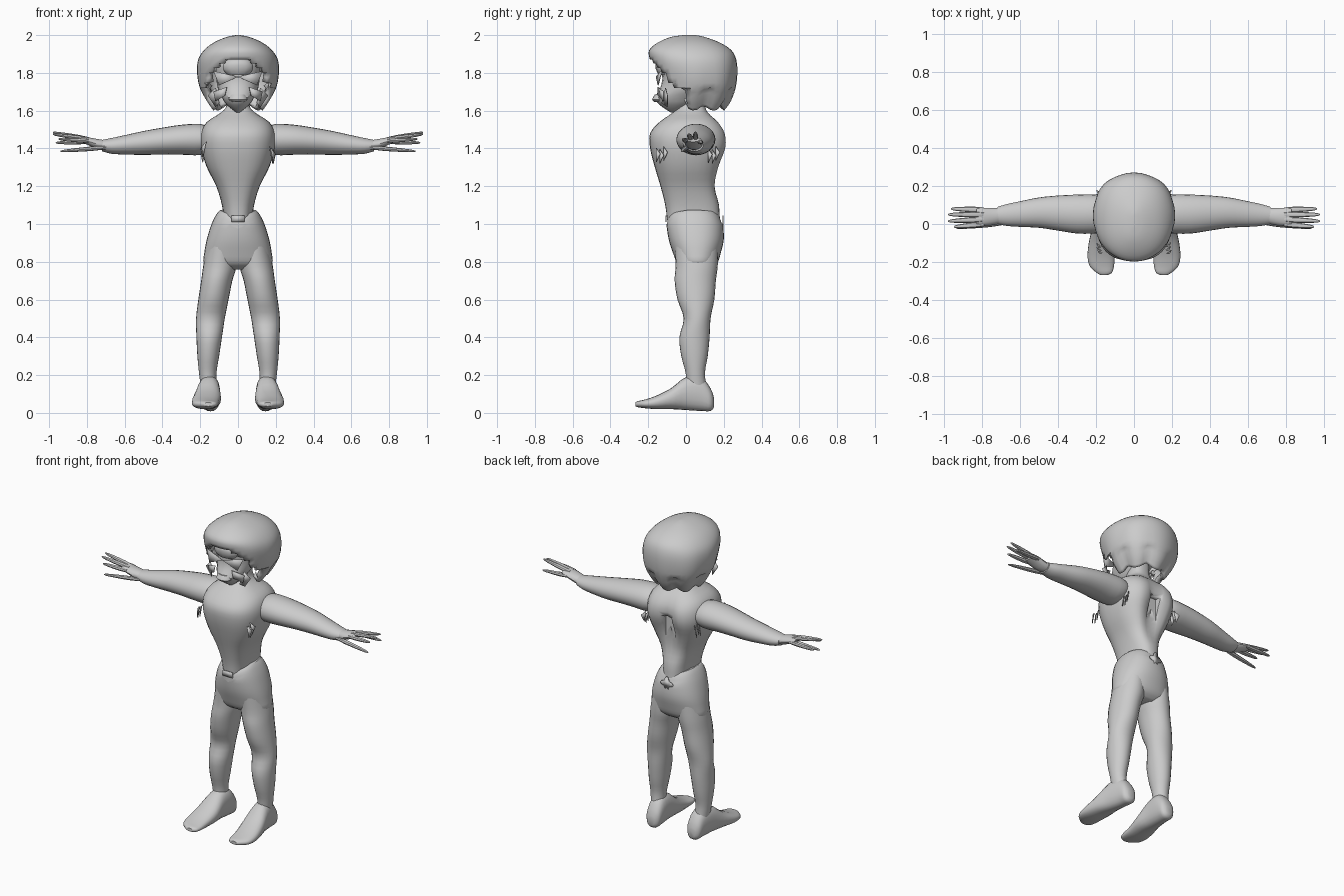
import bpy, bmesh, math, random
from mathutils import Vector

random.seed(4)
old = bpy.data.objects.get("Cube")
if old:
    bpy.data.objects.remove(old, do_unlink=True)

clay = bpy.data.materials.new("plain_grey")
clay.use_nodes = True
GREY = (0.6, 0.6, 0.6, 1)
clay.diffuse_color = GREY
clay.node_tree.nodes["Principled BSDF"].inputs["Base Color"].default_value = GREY

PLACE = {"x": lambda t, a, b: (t, a, b),
         "y": lambda t, a, b: (a, t, b),
         "z": lambda t, a, b: (a, b, t)}
SIDES = (("left", 1), ("right", -1))


def finish(name, bm, side=1, angle=40):
    """Turn a bmesh into a named object, mirrored when side is -1."""
    for v in bm.verts:
        v.co.x *= side
    bmesh.ops.recalc_face_normals(bm, faces=bm.faces)
    mesh = bpy.data.meshes.new(name)
    bm.to_mesh(mesh)
    bm.free()
    mesh.materials.append(clay)
    ob = bpy.data.objects.new(name, mesh)
    bpy.context.collection.objects.link(ob)
    bpy.ops.object.select_all(action="DESELECT")
    ob.select_set(True)
    bpy.context.view_layer.objects.active = ob
    bpy.ops.object.shade_smooth_by_angle(angle=math.radians(angle))
    return ob


def spline(rings, steps):
    """Catmull-Rom rows between the given rings."""
    pts = [Vector(r) for r in rings]
    for i in range(len(pts) - 1):
        p0, p1, p2, p3 = (pts[max(0, min(len(pts) - 1, i + k))] for k in (-1, 0, 1, 2))
        for s in range(steps):
            u = s / steps
            yield (p1 * 2 + (p2 - p0) * u + (p0 * 2 - p1 * 5 + p2 * 4 - p3) * u ** 2
                   + (p1 * 3 - p0 - p2 * 3 + p3) * u ** 3) / 2
    yield pts[-1]


def loft(axis, rings, n=24, power=1.0, steps=3, warp=None):
    """Skin rounded sections; each ring is position, low a, high a, low b, high b."""
    bm = bmesh.new()
    loops = []
    for t, a0, a1, b0, b1 in spline(rings, steps):
        loop = []
        for k in range(n):
            ang = math.tau * k / n
            c, s = math.cos(ang), math.sin(ang)
            c = math.copysign(abs(c) ** power, c)
            s = math.copysign(abs(s) ** power, s)
            co = Vector(PLACE[axis](t, (a0 + a1) / 2 + c * (a1 - a0) / 2,
                                    (b0 + b1) / 2 + s * (b1 - b0) / 2))
            loop.append(bm.verts.new(warp(co) if warp else co))
        loops.append(loop)
    for lo, hi in zip(loops, loops[1:]):
        for k in range(n):
            bm.faces.new((lo[k], lo[(k + 1) % n], hi[(k + 1) % n], hi[k]))
    bm.faces.new(loops[0])
    bm.faces.new(loops[-1])
    return bm


def even(*rows):
    """Rings that are symmetric in x: height, half width, front, back."""
    return [(z, -h, h, f, b) for z, h, f, b in rows]


def plate(name, points, side=1):
    """A thin flat scrap of surface."""
    bm = bmesh.new()
    bm.faces.new([bm.verts.new(p) for p in points])
    ob = finish(name, bm, side)
    ob.modifiers.new("thickness", "SOLIDIFY").thickness = 0.005
    return ob


# Torso with a hollow along the spine
def spine(co):
    if co.y > 0.04 and co.z > 1.05:
        fade = max(0, 1 - abs(co.z - 1.36) / 0.25)
        co.y -= 0.06 * fade * math.exp(-(co.x / 0.06) ** 2)
    return co


torso = finish("torso", loft("z", even(
    (1.02, .075, -.1, .18), (1.1, .085, -.11, .175), (1.2, .115, -.135, .17),
    (1.3, .165, -.165, .19), (1.4, .195, -.19, .225), (1.48, .195, -.19, .22),
    (1.54, .165, -.14, .18), (1.59, .09, -.07, .12), (1.63, .06, -.03, .1),
    (1.72, .055, -.02, .1)), 32, 0.8, warp=spine))

# Slot cut into the spine
bm = bmesh.new()
bmesh.ops.create_cube(bm, size=1)
bmesh.ops.scale(bm, vec=(.07, .09, .14), verts=bm.verts)
bmesh.ops.translate(bm, vec=(0, .2, 1.36), verts=bm.verts)
cutter = finish("slot_cutter", bm)
cutter.hide_render = True
cutter.hide_set(True)
cut = torso.modifiers.new("slot", "BOOLEAN")
cut.object = cutter
cut.operation = "DIFFERENCE"


# Pelvis, with a waistband that dips at the front
def dip(co):
    if co.z > 1:
        co.z -= 0.045 * max(0, 1 - abs(co.x) / .1) * (1 if co.y < 0 else .5)
    return co


finish("pelvis", loft("z", even(
    (.76, .12, .0, .13), (.79, .18, -.045, .165), (.85, .178, -.07, .185),
    (.92, .165, -.092, .2), (1.0, .14, -.103, .195), (1.05, .115, -.1, .18),
    (1.075, .095, -.09, .165)), 32, 0.9, warp=dip))
plate("front_tab", [(-.035, -.108, 1.01), (.035, -.108, 1.01),
                    (.035, -.108, 1.045), (-.035, -.108, 1.045)])
plate("back_tab", [(.035 * math.cos(a) * (1 + .3 * math.cos(4 * a)), .198,
                    1.0 + .035 * math.sin(a) * (1 + .3 * math.cos(4 * a)))
                   for a in (math.tau * k / 24 for k in range(24))])

# Limbs
for label, side in SIDES:
    finish(label + "_leg", loft("z", [
        (.08, .11, .19, .0, .12), (.2, .115, .205, .0, .1), (.3, .1, .215, -.025, .115),
        (.4, .085, .22, -.035, .125), (.5, .07, .222, -.012, .13), (.6, .05, .21, -.045, .15),
        (.7, .03, .195, -.06, .158), (.78, .008, .184, -.055, .168),
        (.88, .01, .165, -.06, .17)]), side)
    finish(label + "_foot", loft("y", [
        (.148, .125, .165, .03, .08), (.13, .1, .19, .01, .13), (.08, .095, .2, .01, .19),
        (.0, .095, .215, .015, .19), (-.08, .09, .235, .02, .13), (-.16, .1, .245, .02, .09),
        (-.22, .105, .235, .025, .07), (-.255, .115, .2, .03, .062),
        (-.268, .135, .18, .035, .055)], 20, 0.85), side)
    finish(label + "_arm", loft("x", [
        (.15, -.04, .14, 1.39, 1.51), (.2, -.05, .155, 1.365, 1.53), (.3, -.05, .155, 1.367, 1.525),
        (.4, -.035, .15, 1.368, 1.51), (.5, -.02, .14, 1.366, 1.492), (.6, -.015, .12, 1.368, 1.47),
        (.67, -.01, .105, 1.372, 1.455), (.72, .0, .09, 1.385, 1.445)]), side)
    finish(label + "_palm", loft("x", [
        (.68, .01, .085, 1.39, 1.44), (.74, -.005, .085, 1.395, 1.45),
        (.8, -.01, .085, 1.42, 1.46), (.83, -.005, .08, 1.435, 1.46)], 14), side)
    # Fingers: base y, tip x, tip y, base z, tip z
    for name, by, tx, ty, bz, tz in (
            ("index_finger", .0, .95, -.015, 1.44, 1.45), ("middle_finger", .025, .98, .015, 1.45, 1.475),
            ("ring_finger", .05, .98, .05, 1.45, 1.485), ("little_finger", .075, .965, .08, 1.435, 1.43),
            ("thumb", .005, .94, -.02, 1.405, 1.385)):
        rings = []
        start = .7 if name == "thumb" else .79
        for u, r in ((0, .012), (.3, .015), (.7, .012), (.93, .008), (1, .003)):
            x, y, z = start + (tx - start) * u, by + (ty - by) * u, bz + (tz - bz) * u
            rings.append((x, y - r, y + r, z - r * .8, z + r * .8))
        finish(label + "_" + name, loft("x", rings, 8, steps=2), side)
    # Ragged scraps round the armhole
    for k in range(6):
        y = (-.155, -.14, -.12, .12, .14, .16)[k]
        z = 1.38 + random.uniform(-.02, .03)
        plate(f"{label}_armhole_scrap_{k}", [
            (.17, y, z + .03), (.195, y + .02, z), (.185, y, z - .045)], side)


# Bobbed hair: a hood with locks, open over the face and below
def locks(co):
    ang = math.atan2(co.x, co.y - .04)
    low = min(1, max(0, (1.95 - co.z) / .2))
    k = 1 + .03 * low * (abs(math.cos(ang * 4)) - .6)
    co.x *= k
    co.y = .04 + (co.y - .04) * k
    if co.z < 1.7:
        co.z += .03 * (1 - abs(math.cos(ang * 4))) + .02 * (1 if co.y < 0 else 0)
    return co


bm = loft("z", even(
    (1.6, .13, -.08, .2), (1.65, .165, -.115, .235), (1.72, .2, -.14, .26), (1.8, .215, -.165, .27),
    (1.87, .21, -.19, .265), (1.92, .18, -.195, .24), (1.96, .13, -.15, .18),
    (1.99, .06, -.08, .1), (2.0, .01, -.01, .05)), 40, 0.92, warp=locks)
gone = []
for f in bm.faces:
    c = f.calc_center_median()
    arch = abs(c.x) / .16 if c.z < 1.76 else math.hypot(c.x / .16, (c.z - 1.76) / .11)
    if f.normal.z < -.9 or len(f.verts) > 4 and c.z < 1.7 or (c.y < 0 and arch < 1):
        gone.append(f)
bmesh.ops.delete(bm, geom=gone, context="FACES")
hair = finish("hair", bm)
hair.modifiers.new("thickness", "SOLIDIFY").thickness = 0.03

# Face set back inside the hair, with a pointed chin
finish("face", loft("z", even(
    (1.59, .008, -.08, -.06), (1.63, .06, -.14, .03), (1.67, .085, -.165, .08),
    (1.71, .105, -.14, .11), (1.77, .115, -.125, .13), (1.84, .12, -.135, .13),
    (1.89, .1, -.11, .12)), 20, 0.95, steps=2), angle=25)
finish("forehead_tuft", loft("z", even(
    (1.79, .055, -.145, -.08), (1.82, .08, -.16, -.08), (1.86, .07, -.16, -.08),
    (1.875, .04, -.14, -.08)), 12, steps=2))
finish("lips", loft("z", even((1.645, .03, -.165, -.1), (1.66, .05, -.18, -.1),
                              (1.685, .04, -.165, -.1)), 12, steps=2))
for label, side in SIDES:
    plate(label + "_brow", [(0, -.16, 1.78), (.13, -.13, 1.81), (.1, -.15, 1.735)], side)
    plate(label + "_cheek", [(.06, -.15, 1.725), (.13, -.12, 1.7), (.12, -.12, 1.65), (.07, -.15, 1.68)], side)
    plate(label + "_side_lock", [(.12, -.11, 1.72), (.16, -.1, 1.68), (.12, -.1, 1.62), (.1, -.13, 1.64)], side)
